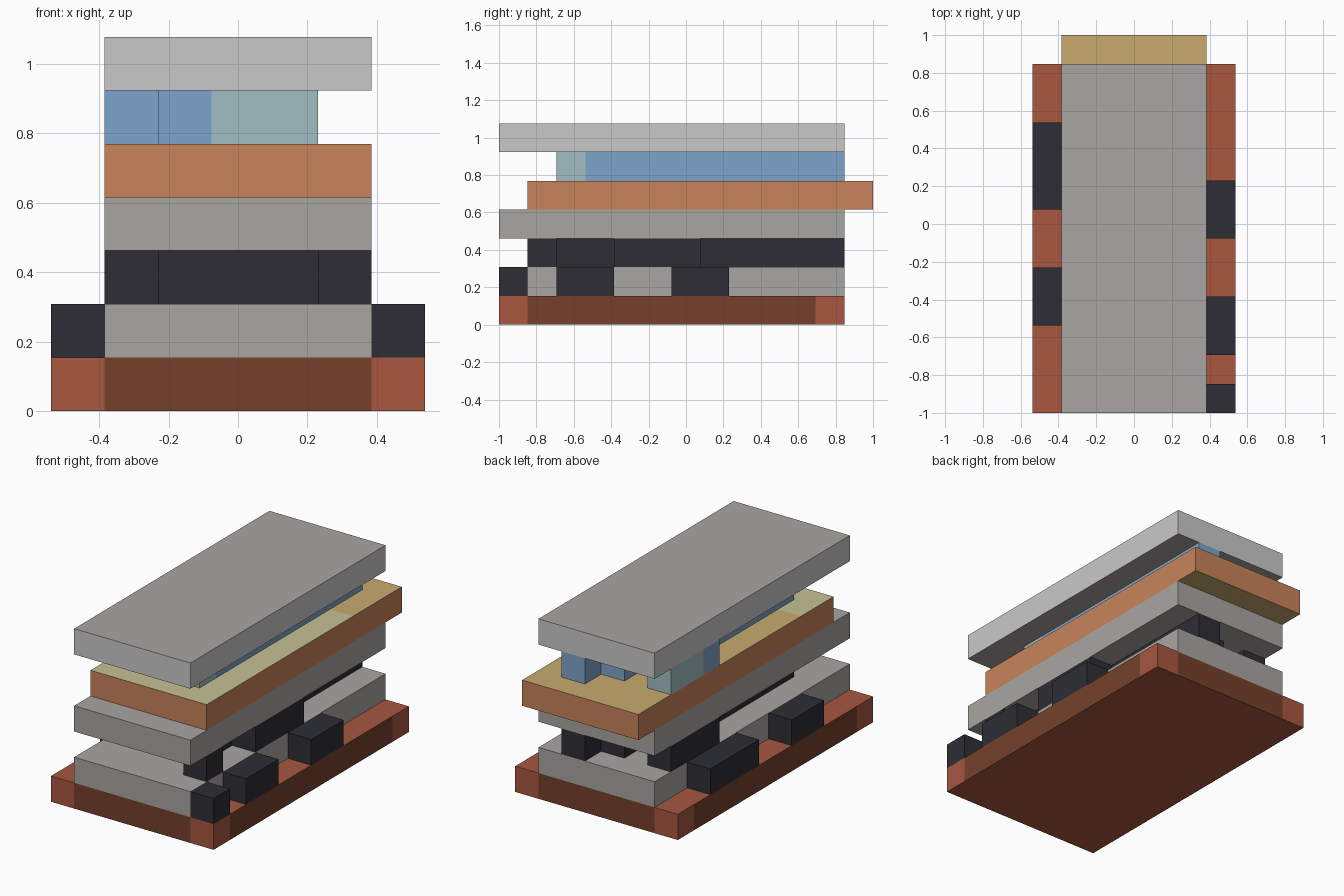
import bpy
import bmesh

if "Cube" in bpy.data.objects:
    bpy.data.objects.remove(bpy.data.objects["Cube"], do_unlink=True)

CELL = 2 / 13  # everything sits on a 7 x 13 x 7 grid of cells


def linear(c):
    c /= 255
    return c / 12.92 if c <= 0.04045 else ((c + 0.055) / 1.055) ** 2.4


def material(name, hex_code):
    rgb = [linear(b) for b in bytes.fromhex(hex_code)]
    mat = bpy.data.materials.new(name)
    mat.use_nodes = True
    mat.diffuse_color = (*rgb, 1)
    bsdf = next(n for n in mat.node_tree.nodes if n.type == 'BSDF_PRINCIPLED')
    bsdf.inputs["Base Color"].default_value = (*rgb, 1)
    return mat


red = material("brick red", "A85740")
brown = material("brown", "75402B")
grey = material("stone grey", "A8A6A1")
light = material("light grey", "C9C9C9")
black = material("charcoal", "2D2D35")
orange = material("orange", "C8835A")
tan = material("tan", "C8AB6F")
pale = material("pale straw", "C7C094")
blue = material("blue", "7FA4CB")
teal = material("pale teal", "A1BFC2")


def rect(x0, x1, y0, y1):
    return [(x0, y0), (x1, y0), (x1, y1), (x0, y1)]


def prism(name, outline, level, mats, rule=None, cut_x=(), cut_y=()):
    """Extrude a footprint one cell high, cut it, then colour faces by rule."""
    bm = bmesh.new()
    base = bm.faces.new([bm.verts.new((x, y, level)) for x, y in outline])
    top = bmesh.ops.extrude_face_region(bm, geom=[base])["geom"]
    bmesh.ops.translate(bm, vec=(0, 0, 1),
                        verts=[g for g in top if isinstance(g, bmesh.types.BMVert)])
    for axis, cuts in ((0, cut_x), (1, cut_y)):
        for cut in cuts:
            point, normal = [0, 0, 0], [0, 0, 0]
            point[axis], normal[axis] = cut, 1
            bmesh.ops.bisect_plane(bm, geom=bm.verts[:] + bm.edges[:] + bm.faces[:],
                                   plane_co=point, plane_no=normal)
    bmesh.ops.recalc_face_normals(bm, faces=bm.faces[:])
    if rule:
        for face in bm.faces:
            face.normal_update()
            face.material_index = rule(face.calc_center_median(), face.normal)
    for v in bm.verts:
        v.co = ((v.co.x - 3.5) * CELL, (v.co.y - 6.5) * CELL, v.co.z * CELL)
    mesh = bpy.data.meshes.new(name)
    bm.to_mesh(mesh)
    bm.free()
    for mat in mats:
        mesh.materials.append(mat)
    obj = bpy.data.objects.new(name, mesh)
    bpy.context.collection.objects.link(obj)
    return obj


# Base: red slab with brown side panels between red corners
def base_rule(c, n):
    if abs(n.z) > 0.5:
        return 0
    return int(1 < c.x < 6 if abs(n.y) > 0.5 else 1 < c.y < 11)


prism("base", rect(0, 7, 0, 12), 0, [red, brown], base_rule, (1, 6), (1, 11))

# Lower floor with dark blocks along both ledges
slab = rect(1, 6, 0, 12)
prism("lower_floor", slab, 1, [grey])
for x, spans in ((6, ((0, 1), (2, 4), (6, 8))), (0, ((3, 5), (7, 10)))):
    for y0, y1 in spans:
        prism("ledge_block", rect(x, x + 1, y0, y1), 1, [black])

# Stepped wall footprint shared by both storeys
wall = [(2, 2), (5, 2), (5, 12), (4, 12), (4, 11), (3, 11), (3, 10), (2, 10),
        (2, 11), (1, 11), (1, 8), (2, 8)]
prism("lower_wall", wall, 2, [black])
for y0, y1 in ((1, 2), (4, 7)):
    prism("lower_wall_bay", rect(5, 6, y0, y1), 2, [black])

# Middle floor
prism("middle_floor", slab, 3, [grey])


# Deck: orange sides, tan surface with pale areas at the front and one side
def deck_rule(c, n):
    if abs(n.z) < 0.5:
        return 0
    return 2 if n.z > 0 and (c.y < 3 or (c.x > 5 and c.y < 10)) else 1


prism("deck", rect(1, 6, 1, 13), 4, [orange, tan, pale], deck_rule, (5,), (3, 10))


# Upper wall: blue with two teal corners
def window_rule(c, n):
    return int((c.y < 3 and c.x > 3) or (c.y > 9 and c.x < 2.1))


prism("upper_wall", wall, 5, [blue, teal], window_rule, (2, 3), (3, 9))

# Roof: grey top and bottom with a light rim
prism("roof", slab, 6, [grey, light], lambda c, n: int(abs(n.z) < 0.5))
